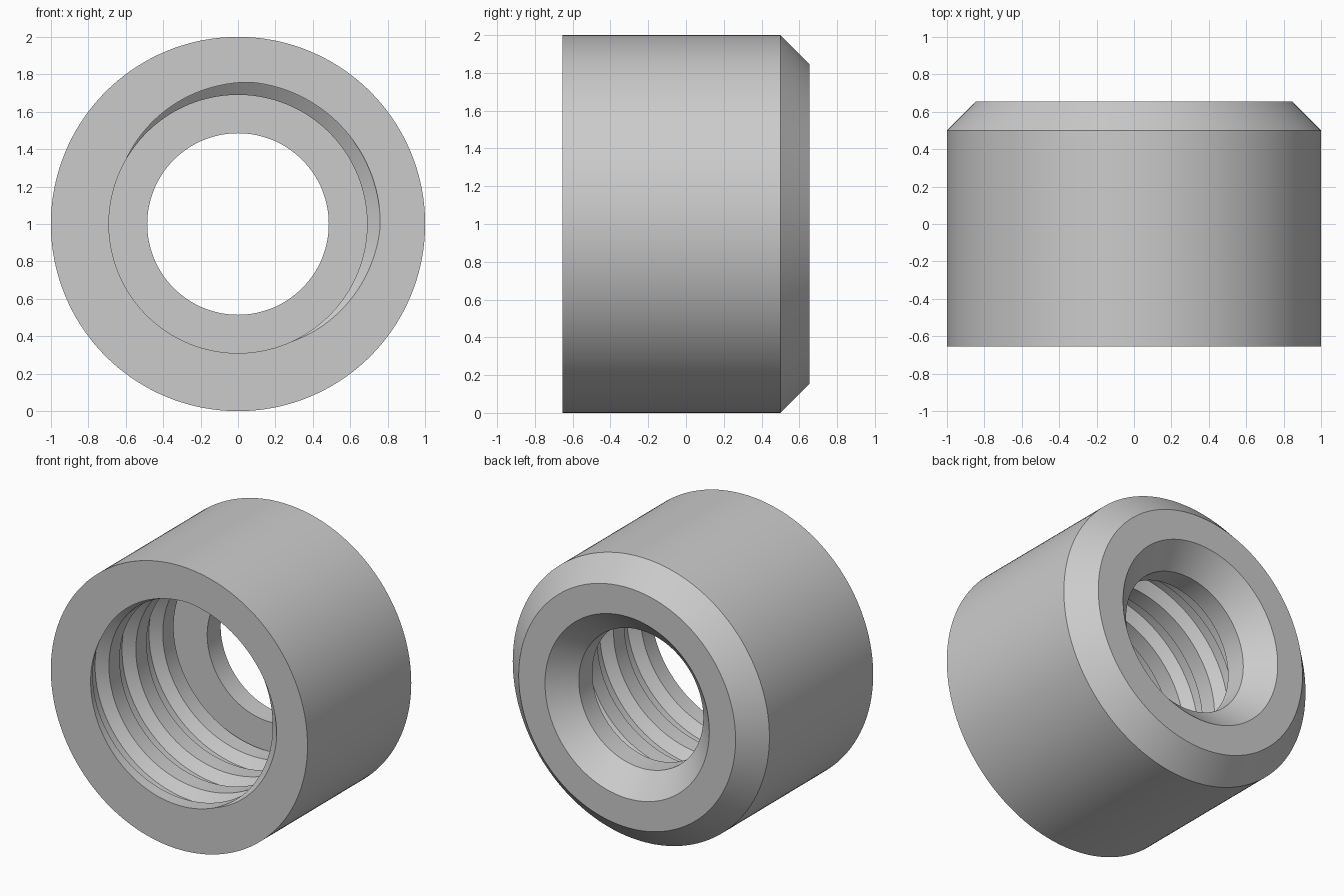
import bpy, bmesh, math

cube = bpy.data.objects.get("Cube")
if cube:
    bpy.data.objects.remove(cube, do_unlink=True)

SEGMENTS = 180
FRONT, SHOULDER, CHAMFER, BACK = -0.655, 0.35, 0.5, 0.655
BORE, ROOT, HOLE = 0.69, 0.76, 0.485
PITCH = 0.3
# Thread groove over one pitch: (fraction of pitch, radius)
GROOVE = [(0, BORE), (0.18, ROOT), (0.42, ROOT), (0.6, BORE), (1, BORE)]


def groove_radius(phase):
    phase %= 1
    for (p0, r0), (p1, r1) in zip(GROOVE, GROOVE[1:]):
        if phase <= p1:
            return r0 + (r1 - r0) * (phase - p0) / (p1 - p0)


def thread_points(turn):
    """Bore profile at one angle, trimmed at the front face and shoulder."""
    points = []
    for lap in range(-2, 6):
        for phase, radius in GROOVE[:-1]:
            y = FRONT + PITCH * (lap + phase + turn)
            trimmed = min(max(y, FRONT), SHOULDER)
            if trimmed != y:
                radius = groove_radius((trimmed - FRONT) / PITCH - turn)
            points.append((radius, trimmed))
    return points


# Outer wall, rear chamfer, countersink and through hole
SHELL = [(HOLE, SHOULDER), (HOLE, CHAMFER), (0.64, BACK),
         (0.845, BACK), (1, CHAMFER), (1, FRONT)]

# Sweep the closed profile around the y axis while the thread advances
bm = bmesh.new()
columns = []
for i in range(SEGMENTS + 1):
    turn = i / SEGMENTS
    angle = math.radians(150) + math.tau * turn
    columns.append([bm.verts.new((r * math.cos(angle), y, 1 + r * math.sin(angle)))
                    for r, y in thread_points(turn) + SHELL])
for a, b in zip(columns, columns[1:]):
    for k in range(len(a)):
        n = (k + 1) % len(a)
        bm.faces.new((a[k], a[n], b[n], b[k]))
bmesh.ops.remove_doubles(bm, verts=bm.verts, dist=0.0001)
bmesh.ops.dissolve_degenerate(bm, edges=bm.edges, dist=0.0001)
bmesh.ops.recalc_face_normals(bm, faces=bm.faces)

mesh = bpy.data.meshes.new("threaded_cap")
bm.to_mesh(mesh)
bm.free()
cap = bpy.data.objects.new("threaded_cap", mesh)
bpy.context.collection.objects.link(cap)

# Plain grey finish
grey = bpy.data.materials.new("plain_grey")
grey.use_nodes = True
grey.diffuse_color = (0.6, 0.6, 0.6, 1)
grey.node_tree.nodes["Principled BSDF"].inputs["Base Color"].default_value = (0.6, 0.6, 0.6, 1)
mesh.materials.append(grey)

bpy.ops.object.select_all(action="DESELECT")
cap.select_set(True)
bpy.context.view_layer.objects.active = cap
bpy.ops.object.shade_smooth_by_angle(angle=math.radians(25))
